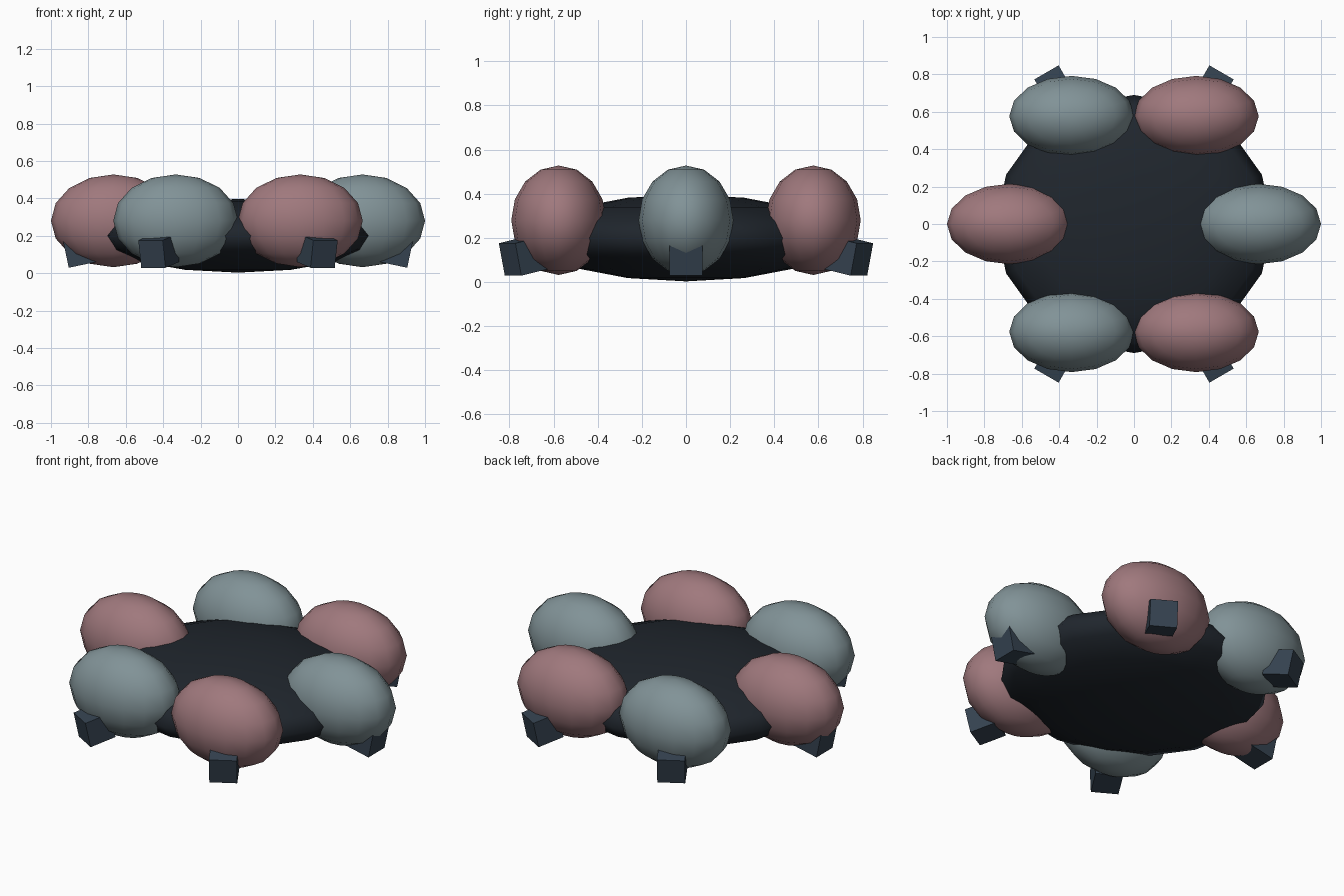
import bpy
import math

if "Cube" in bpy.data.objects:
    bpy.data.objects.remove(bpy.data.objects["Cube"])


def material(name, rgb):
    m = bpy.data.materials.new(name)
    m.diffuse_color = (*rgb, 1)
    m.use_nodes = True
    m.node_tree.nodes["Principled BSDF"].inputs["Base Color"].default_value = m.diffuse_color
    return m


dark = material("dark_slate", (0.014, 0.019, 0.026))
slate = material("slate", (0.035, 0.055, 0.08))
teal = material("grey_teal", (0.22, 0.29, 0.31))
pink = material("dusty_pink", (0.35, 0.19, 0.205))


def ellipsoid(name, loc, radii, mat):
    bpy.ops.mesh.primitive_uv_sphere_add(segments=16, ring_count=8, radius=1, location=loc)
    ob = bpy.context.object
    ob.name = name
    ob.scale = radii
    ob.data.materials.append(mat)
    bpy.ops.object.transform_apply(location=False, rotation=False, scale=True)
    bpy.ops.object.shade_smooth()
    return ob


# Flattened central body
ellipsoid("body", (0, 0, 0.2), (0.74, 0.69, 0.197), dark)

# Six pods in a ring with alternating colours, each with a tilted foot block
for i in range(6):
    a = math.radians(60 * i)
    c, s = math.cos(a), math.sin(a)
    ellipsoid(f"pod_{i + 1}", (0.666 * c, 0.666 * s, 0.28), (0.334, 0.215, 0.248),
              pink if i % 2 else teal)

    bpy.ops.mesh.primitive_cube_add(size=0.15, location=(0.847 * c, 0.847 * s, 0.118),
                                    rotation=(0, math.radians(12), a))
    foot = bpy.context.object
    foot.name = f"foot_{i + 1}"
    foot.data.materials.append(slate)
